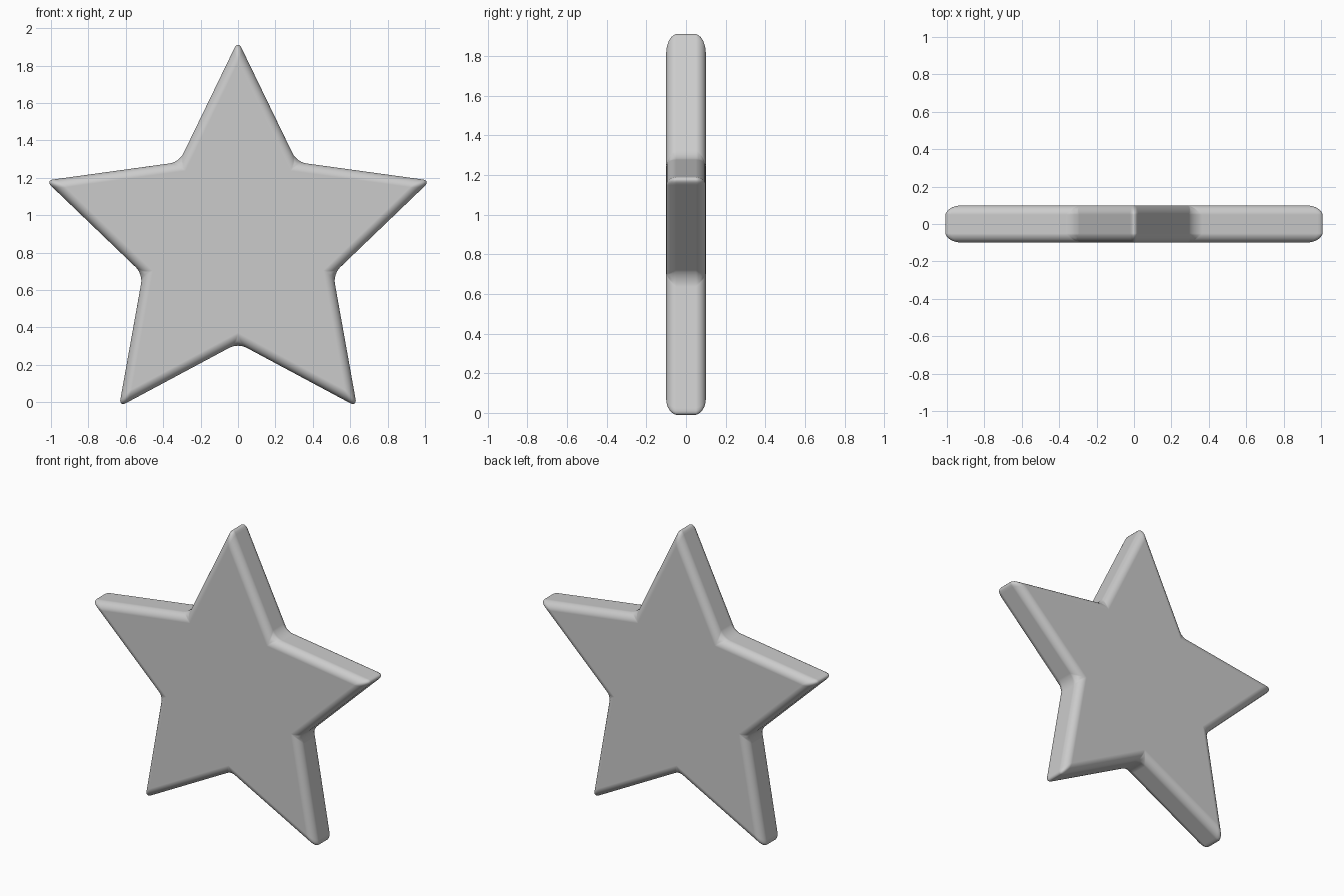
import bpy, bmesh, math

if "Cube" in bpy.data.objects:
    bpy.data.objects.remove(bpy.data.objects["Cube"])

OUTER, INNER = 1.082, 0.535   # sharp radii before the edges are rounded
CENTRE_Z, HALF_DEPTH = 0.851, 0.1

# Five-pointed outline, extruded through the thickness
bm = bmesh.new()
outline = []
for i in range(10):
    r = OUTER if i % 2 == 0 else INNER
    a = math.pi / 2 + i * math.pi / 5
    outline.append(bm.verts.new((r * math.cos(a), -HALF_DEPTH, CENTRE_Z + r * math.sin(a))))
front = bm.faces.new(outline)
ext = bmesh.ops.extrude_face_region(bm, geom=[front], use_keep_orig=True)
back = [v for v in ext["geom"] if isinstance(v, bmesh.types.BMVert)]
bmesh.ops.translate(bm, verts=back, vec=(0, 2 * HALF_DEPTH, 0))
bmesh.ops.recalc_face_normals(bm, faces=bm.faces)

mesh = bpy.data.meshes.new("star")
bm.to_mesh(mesh)
bm.free()
star = bpy.data.objects.new("star", mesh)
bpy.context.collection.objects.link(star)
for p in mesh.polygons:
    p.use_smooth = True

# Soft rounding on every rim, tip and inner corner
bevel = star.modifiers.new("rounding", 'BEVEL')
bevel.width = 0.05
bevel.segments = 6
bevel.limit_method = 'NONE'
bevel.harden_normals = True
